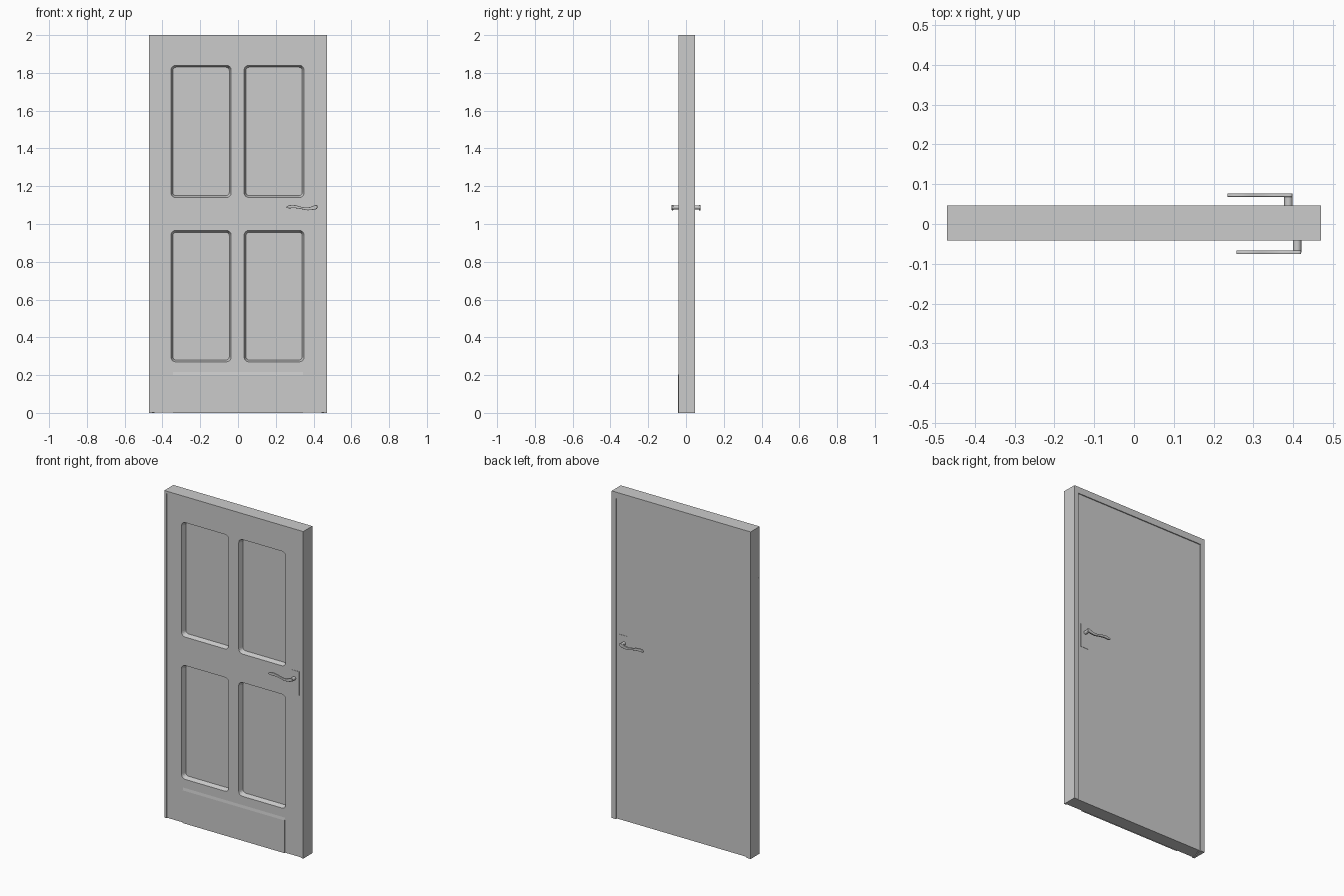
import bpy, bmesh, math

if "Cube" in bpy.data.objects:
    bpy.data.objects.remove(bpy.data.objects["Cube"])

def finish(bm, name, bevel=0, smooth=False):
    bmesh.ops.recalc_face_normals(bm, faces=bm.faces)
    me = bpy.data.meshes.new(name)
    bm.to_mesh(me)
    bm.free()
    ob = bpy.data.objects.new(name, me)
    bpy.context.collection.objects.link(ob)
    if bevel:
        m = ob.modifiers.new("edge", 'BEVEL')
        m.width, m.segments, m.limit_method = bevel, 2, 'ANGLE'
        m.angle_limit = math.radians(50)
    if smooth:
        bpy.ops.object.select_all(action='DESELECT')
        ob.select_set(True)
        bpy.context.view_layer.objects.active = ob
        bpy.ops.object.shade_smooth_by_angle(angle=math.radians(40))
    return ob

def loft(name, front, back, y0, y1, **kw):
    """Solid between two matching x-z outlines at depths y0 and y1."""
    bm = bmesh.new()
    a = [bm.verts.new((x, y0, z)) for x, z in front]
    b = [bm.verts.new((x, y1, z)) for x, z in back]
    bm.faces.new(a)
    bm.faces.new(b[::-1])
    for i in range(len(a)):
        j = (i + 1) % len(a)
        bm.faces.new((a[j], a[i], b[i], b[j]))
    return finish(bm, name, **kw)

def rect(x0, x1, z0, z1):
    return [(x0, z0), (x1, z0), (x1, z1), (x0, z1)]

def rounded(x0, x1, z0, z1, r, n=4):
    pts = []
    for k, (cx, cz) in enumerate(((x1 - r, z1 - r), (x0 + r, z1 - r), (x0 + r, z0 + r), (x1 - r, z0 + r))):
        for i in range(n + 1):
            t = math.pi / 2 * (k + i / n)
            pts.append((cx + r * math.cos(t), cz + r * math.sin(t)))
    return pts

# Frame: thin rim at the front, wider stop at the back
def u_shape(side, top):
    w = 0.47
    return [(-w, 0), (-w, 2), (w, 2), (w, 0), (w - side, 0), (w - side, 2 - top),
            (side - w, 2 - top), (side - w, 0)]

for name, side, top, y0, y1 in (("frame_rim", 0.015, 0.015, -0.041, 0.01),
                                ("frame_stop", 0.028, 0.040, 0.01, 0.047)):
    o = u_shape(side, top)
    loft(name, o, o, y0, y1)

# Door leaf with four sunken panels
o = rect(-0.454, 0.454, 0.003, 1.984)
leaf = loft("door_leaf", o, o, -0.039, 0.0095)
for x0, x1 in ((-0.355, -0.036), (0.032, 0.35)):
    for z0, z1 in ((0.27, 0.966), (1.14, 1.84)):
        s = 0.010
        cut = loft("panel_cutter", rounded(x0, x1, z0, z1, 0.025),
                   rounded(x0 + s, x1 - s, z0 + s, z1 - s, 0.018), -0.0391, -0.012)
        cut.hide_render = True
        m = leaf.modifiers.new("panel", 'BOOLEAN')
        m.operation, m.solver, m.object = 'DIFFERENCE', 'EXACT', cut
        bpy.ops.object.select_all(action='DESELECT')
        leaf.select_set(True)
        bpy.context.view_layer.objects.active = leaf
        bpy.ops.object.modifier_apply(modifier=m.name)
        bpy.data.objects.remove(cut)
o = rect(-0.4425, 0.4425, 0.003, 1.9605)
loft("door_leaf_back", o, o, 0.0094, 0.041)

# Kick board with a sloped top
loft("kick_board", rect(-0.345, 0.345, 0.0, 0.2), rect(-0.345, 0.345, 0.0, 0.22), -0.0415, -0.0385)

# Hinge leaves set in the left side
for z in (0.35, 1.0, 1.65):
    o = rect(-0.4705, -0.46, z - 0.04, z + 0.04)
    loft("hinge_leaf", o, o, -0.04, -0.02)

# Lever outline: offset from spindle, height, half width
SPINE = [(0.010, 0.004, 0.006), (0, 0.001, 0.011), (-0.022, -0.005, 0.009),
         (-0.045, -0.008, 0.007), (-0.075, -0.003, 0.006), (-0.11, 0.004, 0.008),
         (-0.138, 0.003, 0.008), (-0.153, 0.001, 0.003)]

def catmull(p, n=4):
    q = [p[0]] + p + [p[-1]]
    out = []
    for a, b, c, d in zip(q, q[1:], q[2:], q[3:]):
        for i in range(n):
            t = i / n
            out.append(tuple(0.5 * (2 * v + (w - u) * t + (2 * u - 5 * v + 4 * w - x) * t * t
                                    + (3 * v - u - 3 * w + x) * t ** 3)
                             for u, v, w, x in zip(a, b, c, d)))
    return out + [p[-1]]

def handle(side, cx, y_face, y_end):
    sgn = 1 if y_end > 0 else -1
    cz = 1.088
    pts = catmull(SPINE)
    o = [(cx + x, cz + z + w) for x, z, w in pts] + [(cx + x, cz + z - w) for x, z, w in pts[::-1]]
    loft(side + "_lever", o, o, y_end - sgn * 0.009, y_end, bevel=0.0015, smooth=True)
    ring = [(cx + 0.0105 * math.cos(t * math.pi / 8), cz + 0.0105 * math.sin(t * math.pi / 8)) for t in range(16)]
    loft(side + "_spindle", ring, ring, y_face - sgn * 0.002, y_end - sgn * 0.005, smooth=True)
    p = rect(cx - 0.022, cx + 0.032, 0.99, 1.135)
    loft(side + "_lock_plate", p, p, y_face - sgn * 0.001, y_face + sgn * 0.002)

handle("front", 0.41, -0.039, -0.076)
handle("back", 0.388, 0.041, 0.077)
